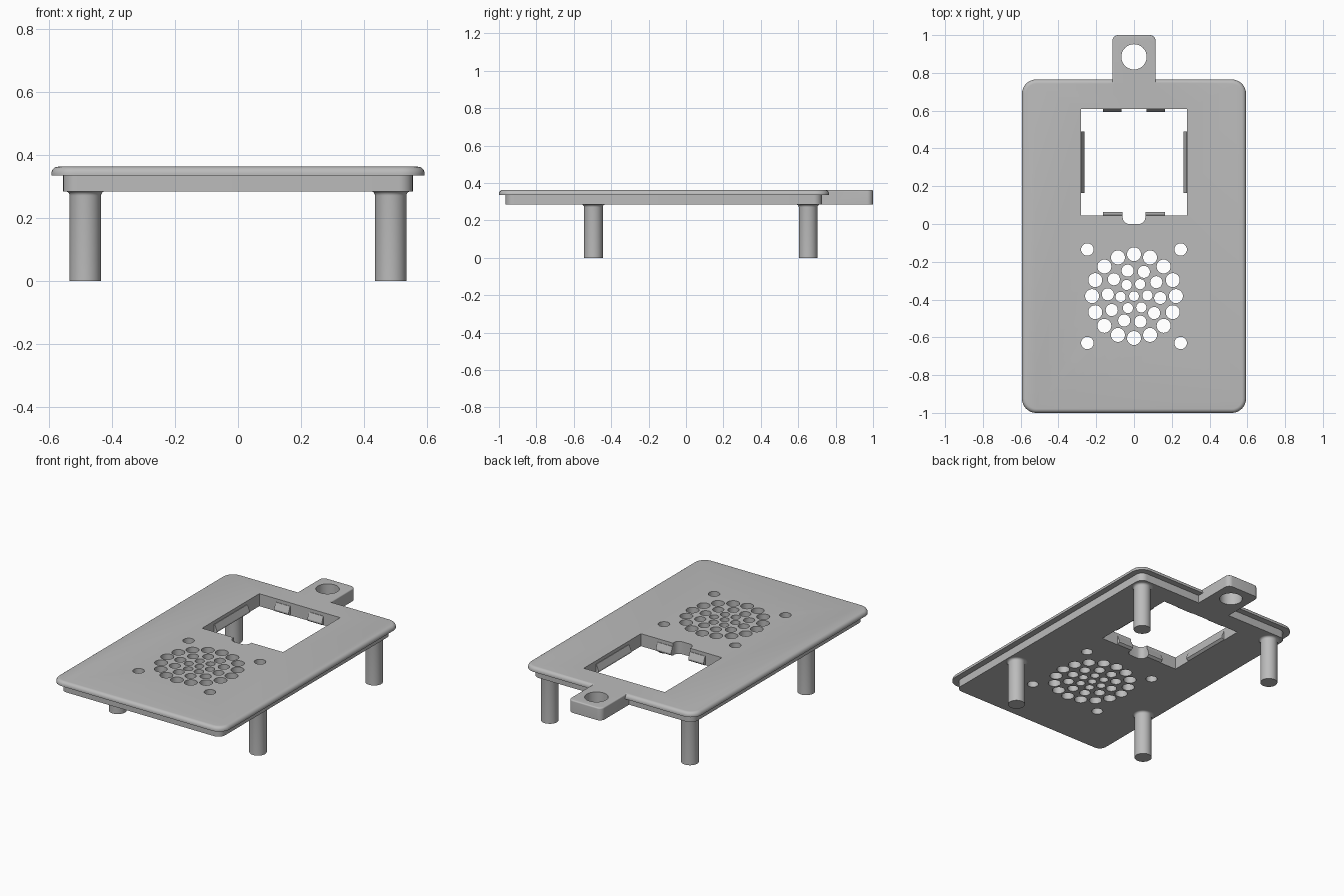
import bpy, bmesh
from math import sin, cos, pi, radians

cube = bpy.data.objects.get("Cube")
if cube:
    bpy.data.objects.remove(cube, do_unlink=True)

grey = bpy.data.materials.new("plain grey")
grey.use_nodes = True
grey.diffuse_color = (0.5, 0.5, 0.5, 1)
grey.node_tree.nodes["Principled BSDF"].inputs["Base Color"].default_value = (0.5, 0.5, 0.5, 1)

TOP, LIP, BASE = 0.363, 0.335, 0.285


def loft(bm, rings):
    """Skin a closed solid through matching rings listed from bottom to top."""
    loops = [[bm.verts.new(p) for p in ring] for ring in rings]
    n = len(loops[0])
    bm.faces.new(loops[0][::-1])
    bm.faces.new(loops[-1])
    for a, b in zip(loops, loops[1:]):
        for i in range(n):
            j = (i + 1) % n
            bm.faces.new((a[i], a[j], b[j], b[i]))


def circle(x, y, r, z, n=32):
    return [(x + r * cos(2 * pi * i / n), y + r * sin(2 * pi * i / n), z) for i in range(n)]


def rounded_rect(x, y0, y1, r, inset, z, n=8):
    pts = []
    for k, (cx, cy) in enumerate([(x - r, y1 - r), (r - x, y1 - r), (r - x, y0 + r), (x - r, y0 + r)]):
        for i in range(n + 1):
            a = (k + i / n) * pi / 2
            pts.append((cx + (r - inset) * cos(a), cy + (r - inset) * sin(a), z))
    return pts


def slab(bm, x, y0, y1, r, z0, z1, fillet=0.0):
    """Rounded plate with an optional rounded top edge."""
    rings = [rounded_rect(x, y0, y1, r, 0, z0)]
    steps = 6 if fillet else 0
    for i in range(steps + 1):
        a = pi / 2 * i / max(steps, 1)
        rings.append(rounded_rect(x, y0, y1, r, fillet * (1 - cos(a)), z1 - fillet * (1 - sin(a))))
    loft(bm, rings)


def make(name, build):
    bm = bmesh.new()
    build(bm)
    bmesh.ops.recalc_face_normals(bm, faces=bm.faces[:])
    mesh = bpy.data.meshes.new(name)
    bm.to_mesh(mesh)
    bm.free()
    mesh.materials.append(grey)
    ob = bpy.data.objects.new(name, mesh)
    bpy.context.collection.objects.link(ob)
    return ob


def smooth(ob):
    bpy.ops.object.select_all(action="DESELECT")
    ob.select_set(True)
    bpy.context.view_layer.objects.active = ob
    bpy.ops.object.shade_smooth_by_angle(angle=radians(30))


def combine(ob, other, operation):
    """Apply a boolean and discard the second object."""
    mod = ob.modifiers.new(operation.lower(), "BOOLEAN")
    mod.operation, mod.object, mod.solver = operation, other, "EXACT"
    bpy.context.view_layer.objects.active = ob
    bpy.ops.object.modifier_apply(modifier=mod.name)
    bpy.data.objects.remove(other, do_unlink=True)


# Cover plate: wide lip, narrower body below and hanging tab
plate = make("cover_plate", lambda bm: slab(bm, 0.593, -1, 0.765, 0.075, LIP, TOP, 0.022))
body = make("inner_step", lambda bm: slab(bm, 0.555, -0.965, 0.727, 0.045, BASE, LIP + 0.01))
tab = make("hanging_tab", lambda bm: slab(bm, 0.115, 0.66, 1, 0.032, BASE, TOP, 0.008))
combine(plate, body, "UNION")
combine(plate, tab, "UNION")


def openings(bm):
    z0, z1 = BASE - 0.1, TOP + 0.1

    def hole(x, y, r):
        loft(bm, [circle(x, y, r, z0), circle(x, y, r, z1)])

    # Window with a rounded finger notch
    r = 0.035
    arc = [i * pi / 12 for i in range(7)]
    left = [(-0.06 + r - r * cos(a), r - r * sin(a)) for a in arc]
    right = [(-x, y) for x, y in left[::-1]]
    outline = [(-0.28, 0.61), (-0.28, 0.045), (-0.06, 0.045)] + left + right
    outline += [(0.06, 0.045), (0.28, 0.045), (0.28, 0.61)]
    loft(bm, [[(x, y, z) for x, y in outline] for z in (z0, z1)])

    # Tab hole and four screw holes
    hole(0, 0.885, 0.067)
    for x in (-0.247, 0.247):
        for y in (-0.135, -0.63):
            hole(x, y, 0.033)

    # Speaker grille rings: count, ring radius, hole radius, start angle
    for count, ring, r, start in [(1, 0, 0.026, 0), (6, 0.071, 0.027, 3),
                                  (10, 0.139, 0.032, -4), (16, 0.222, 0.037, 0)]:
        for i in range(count):
            a = radians(start) + 2 * pi * i / count
            hole(ring * cos(a), -0.382 + ring * sin(a), r)


combine(plate, make("opening_cutter", openings), "DIFFERENCE")
smooth(plate)


# Snap clips: wedges around the window edge
def clip(name, start, end, inward):
    profile = [(-0.004, 0.342), (0.003, 0.342), (0.018, 0.305), (0.018, 0.296), (0.003, BASE), (-0.004, BASE)]
    rings = [[(x + inward[0] * d, y + inward[1] * d, z) for d, z in profile] for x, y in (start, end)]
    make(name, lambda bm: loft(bm, rings))


for side, s in (("left", 1), ("right", -1)):
    clip(side + "_side_clip", (s * 0.28, 0.165), (s * 0.28, 0.49), (-s, 0))
    clip(side + "_back_clip", (s * 0.065, 0.61), (s * 0.165, 0.61), (0, -1))
    clip(side + "_front_clip", (s * 0.06, 0.045), (s * 0.165, 0.045), (0, 1))

# Four legs with a small flare under the plate
for side, x in (("left", 0.485), ("right", -0.485)):
    for end, y in (("front", -0.495), ("back", 0.653)):
        rings = [circle(x, y, 0.05, 0)]
        for i in range(6):
            a = pi / 2 * i / 5
            rings.append(circle(x, y, 0.05 + 0.014 * (1 - cos(a)), BASE - 0.014 * (1 - sin(a))))
        smooth(make(f"{end}_{side}_leg", lambda bm: loft(bm, rings)))
